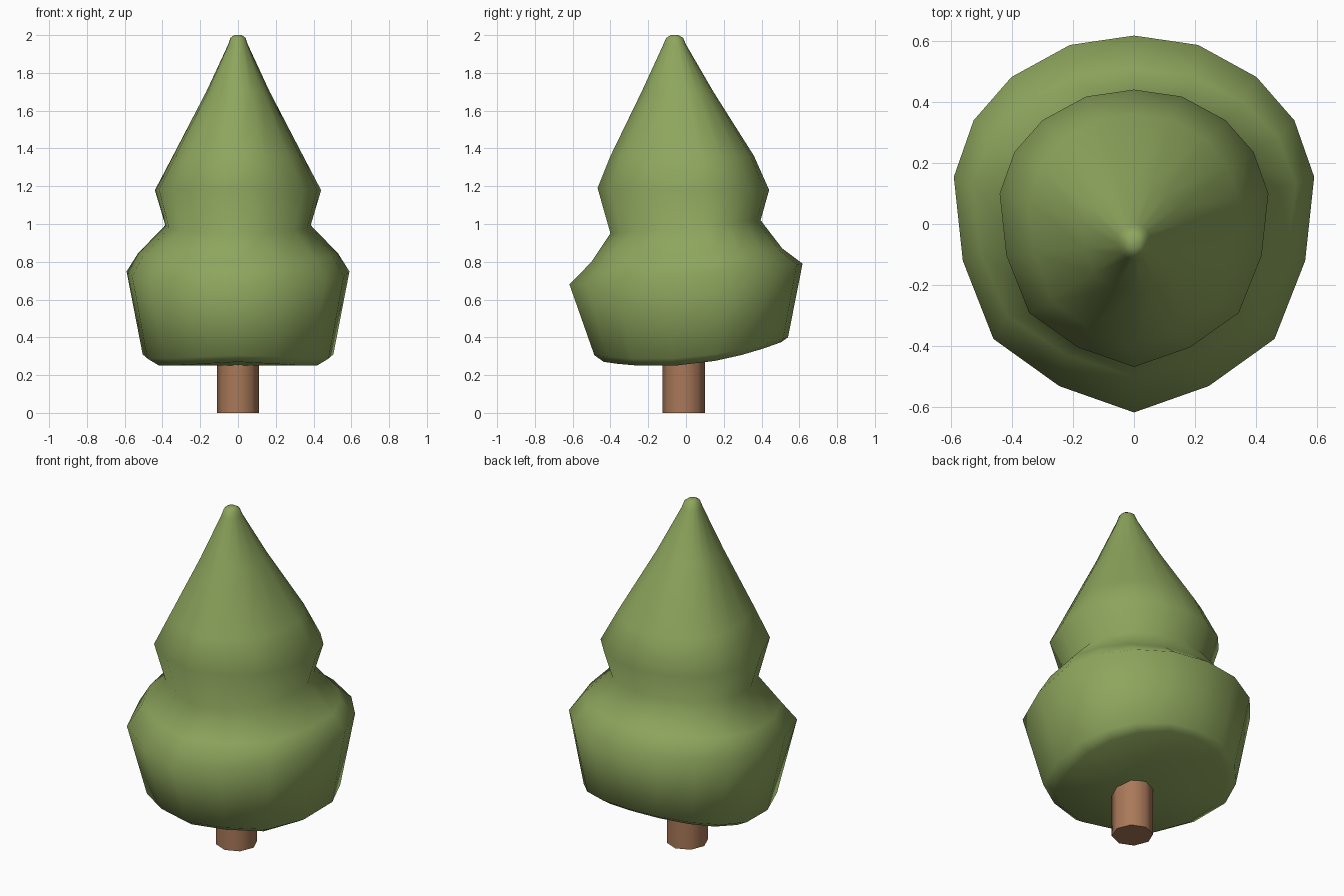
import bpy, bmesh, math

if "Cube" in bpy.data.objects:
    bpy.data.objects.remove(bpy.data.objects["Cube"])


def material(name, color):
    m = bpy.data.materials.new(name)
    m.diffuse_color = (*color, 1)
    m.use_nodes = True
    m.node_tree.nodes["Principled BSDF"].inputs["Base Color"].default_value = m.diffuse_color
    return m


def loft(name, outline, rings, mat, angle, cap_z=None):
    """Skin rings given as (half width, front y, back y, front z, middle z, back z)."""
    bm = bmesh.new()
    loops = []
    for hw, yf, yb, zf, zm, zb in rings:
        cy, hy = (yf + yb) / 2, (yb - yf) / 2
        slope, bend = (zb - zf) / 2, (zb + zf) / 2 - zm
        loops.append([bm.verts.new((u * hw, cy + v * hy, zm + slope * v + bend * v * v))
                      for u, v in outline])
    n = len(outline)
    for a, b in zip(loops, loops[1:]):
        for i in range(n):
            j = (i + 1) % n
            bm.faces.new((a[i], a[j], b[j], b[i]))
    bm.faces.new(loops[-1])
    if cap_z is None:
        bm.faces.new(loops[0][::-1])
    else:
        c = bm.verts.new((0, -0.06, cap_z))
        for i in range(n):
            bm.faces.new((loops[0][(i + 1) % n], loops[0][i], c))
    bmesh.ops.recalc_face_normals(bm, faces=bm.faces)
    mesh = bpy.data.meshes.new(name)
    bm.to_mesh(mesh)
    bm.free()
    ob = bpy.data.objects.new(name, mesh)
    bpy.context.collection.objects.link(ob)
    mesh.materials.append(mat)
    bpy.ops.object.select_all(action='DESELECT')
    ob.select_set(True)
    bpy.context.view_layer.objects.active = ob
    bpy.ops.object.shade_smooth_by_angle(angle=math.radians(angle))
    return ob


green = material("leaf_green", (0.27, 0.38, 0.11))
brown = material("bark_brown", (0.40, 0.19, 0.10))

# Foliage: 16-sided outline, right half mirrored to the left
half = [(0, -1), (.415, -.86), (.78, -.61), (.95, -.195), (1, .25),
        (.89, .55), (.68, .78), (.356, .95), (0, 1)]
outline = half + [(-u, v) for u, v in half[-2:0:-1]]
rings = [
    (.44, -.435, .505, .27, .258, .375),   # underside edge
    (.505, -.485, .54, .305, .295, .40),   # lower rim
    (.59, -.617, .617, .68, .735, .79),    # widest part
    (.53, -.50, .51, .80, .835, .87),      # shoulder
    (.385, -.40, .395, .95, .985, 1.02),   # neck
    (.44, -.468, .44, 1.19, 1.18, 1.18),   # upper tier rim
    (.345, -.40, .36, 1.36, 1.36, 1.36),
    (.168, -.235, .145, 1.70, 1.70, 1.70),
    (.052, -.12, 0, 1.95, 1.95, 1.95),
    (.04, -.105, -.015, 1.985, 1.985, 1.985),
    (.02, -.08, -.04, 2, 2, 2),            # blunt tip
]
loft("foliage", outline, rings, green, 70, cap_z=.25)

# Trunk: short octagonal post
octagon = [(math.cos(i * math.pi / 4), math.sin(i * math.pi / 4)) for i in range(8)]
loft("trunk", octagon,
     [(.11, -.125, .10, 0, 0, 0), (.11, -.125, .10, .28, .28, .28)], brown, 60)
